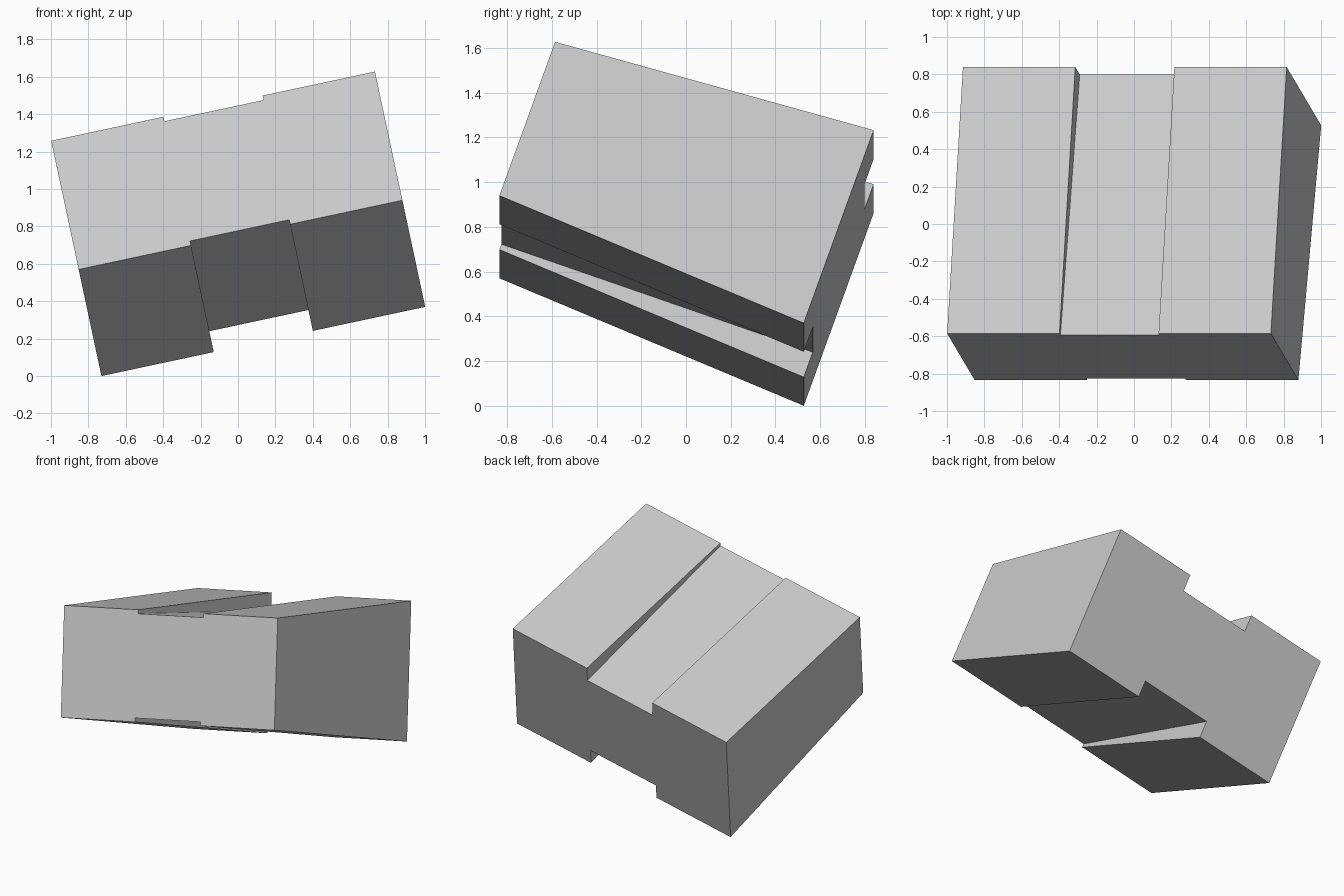
import bpy
import bmesh
from mathutils import Matrix, Vector

cube = bpy.data.objects.get("Cube")
if cube:
    bpy.data.objects.remove(cube, do_unlink=True)

HALF_WIDTH = 0.885
HALF_GROOVE = 0.271
LENGTH = 1.478
FLOOR = 0.347          # constant half thickness between the grooves
FRONT, BACK = 0.373, 0.468  # half heights of the tapering shoulders

grey = bpy.data.materials.new("plain grey")
grey.use_nodes = True
colour = (0.6, 0.6, 0.6, 1)
grey.diffuse_color = colour
grey.node_tree.nodes["Principled BSDF"].inputs["Base Color"].default_value = colour


def section(bm, y, height):
    """Ring of the grooved cross-section at depth y."""
    upper = [(-HALF_WIDTH, height), (-HALF_GROOVE, height), (-HALF_GROOVE, FLOOR),
             (HALF_GROOVE, FLOOR), (HALF_GROOVE, height), (HALF_WIDTH, height)]
    lower = [(x, -z) for x, z in reversed(upper)]
    return [bm.verts.new((x, y, z)) for x, z in upper + lower]


# Wedge block with a straight groove above and below
bm = bmesh.new()
front = section(bm, 0, FRONT)
back = section(bm, LENGTH, BACK)
bm.faces.new(front)
bm.faces.new(reversed(back))
for i in range(len(front)):
    j = (i + 1) % len(front)
    bm.faces.new((front[j], front[i], back[i], back[j]))
bmesh.ops.recalc_face_normals(bm, faces=bm.faces)

# Tilted resting pose
across = Vector((0.978, 0, 0.209)).normalized()
along = Vector((-0.197, 0.334, 0.922)).cross(across).normalized()
up = across.cross(along)
pose = Matrix((across, along, up)).transposed().to_4x4()
pose.translation = (-0.06, -0.71, 1.1)
bm.transform(pose)
lowest = min(v.co.z for v in bm.verts)
bmesh.ops.translate(bm, verts=bm.verts, vec=(0, 0, -lowest))

mesh = bpy.data.meshes.new("grooved_block")
bm.to_mesh(mesh)
bm.free()
mesh.materials.append(grey)
block = bpy.data.objects.new("grooved_block", mesh)
bpy.context.collection.objects.link(block)
